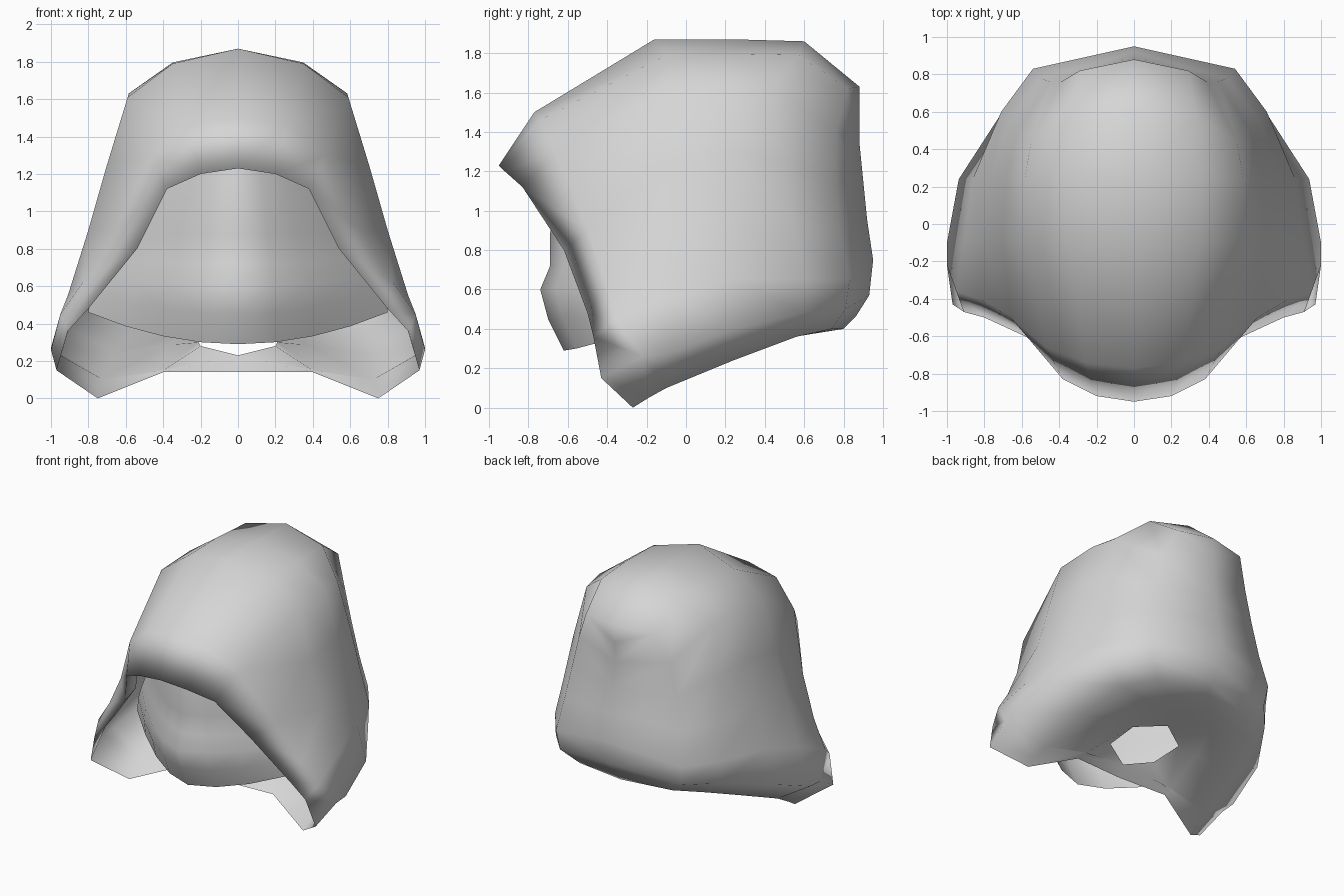
import bpy
import bmesh

cube = bpy.data.objects.get("Cube")
if cube:
    bpy.data.objects.remove(cube, do_unlink=True)

grey = bpy.data.materials.new("plain grey")
grey.use_nodes = True
grey.diffuse_color = (0.67, 0.67, 0.67, 1)
grey.node_tree.nodes["Principled BSDF"].inputs["Base Color"].default_value = grey.diffuse_color


def loft_half(name, rows):
    """Skin neighbouring rows of points, then mirror the half across x = 0."""
    bm = bmesh.new()
    grid = [[bm.verts.new(point) for point in row] for row in rows]
    for near, far in zip(grid, grid[1:]):
        for i in range(len(near) - 1):
            bm.faces.new((near[i], near[i + 1], far[i + 1], far[i]))
    bmesh.ops.remove_doubles(bm, verts=bm.verts, dist=0.002)
    geometry = bm.verts[:] + bm.edges[:] + bm.faces[:]
    bmesh.ops.mirror(bm, geom=geometry, axis="X", merge_dist=0.002)
    bmesh.ops.remove_doubles(bm, verts=bm.verts, dist=0.002)
    bmesh.ops.recalc_face_normals(bm, faces=bm.faces)
    # Turn the open shell outward, judged by its highest face
    crown = max(bm.faces, key=lambda face: face.calc_center_median().z)
    outward = crown.calc_center_median().copy()
    outward.z -= 0.8
    if crown.normal.dot(outward) < 0:
        bmesh.ops.reverse_faces(bm, faces=bm.faces)
    mesh = bpy.data.meshes.new(name)
    bm.to_mesh(mesh)
    bm.free()
    mesh.materials.append(grey)
    for polygon in mesh.polygons:
        polygon.use_smooth = True
    part = bpy.data.objects.new(name, mesh)
    bpy.context.collection.objects.link(part)


# Hood: arches from the crown down to the neck, set one behind the other
front_rim = [(0, -.95, 1.23), (.2, -.92, 1.2), (.38, -.83, 1.12), (.54, -.62, .8),
             (.8, -.5, .48), (.91, -.47, .36), (.97, -.43, .15), (.75, -.27, 0),
             (.4, -.14, .14), (0, -.16, .14)]
# The rim folds back into a short lining, except around the neck
lining = [(x * .98, y + .12, z + .06) for x, y, z in front_rim[:6]] + front_rim[6:]
brow = [(0, -.77, 1.5), (.26, -.74, 1.46), (.47, -.66, 1.3), (.66, -.5, .9),
        (.83, -.4, .62), (.95, -.36, .45), (1, -.22, .26), (.75, -.19, .05),
        (.4, -.07, .16), (0, -.12, .23)]

arch = [(0, 1.87), (.35, 1.79), (.59, 1.61), (.7, 1.25), (.8, .9), (.91, .55),
        (1, .27), (.72, .1), (.4, .15)]


def hood_arch(y, floor, low_width, neck):
    """Scale the arch to one station: raise its floor and narrow its foot."""
    points = []
    for x, z in arch:
        height = (z - 0.1) / 1.77
        width = x * (low_width + (1 - low_width) * height)
        points.append((width, y, floor + (1.87 - floor) * height))
    return points + [neck]


middle = hood_arch(-.1, .1, 1, (.2, -.02, .28))
middle[0] = (0, -.16, 1.87)
rear = hood_arch(.24, .24, .93, (.21, .24, .3))
nape = [(0, .6, 1.86), (.33, .57, 1.79), (.55, .44, 1.62), (.62, .5, 1.25),
        (.67, .55, .92), (.71, .6, .65), (.71, .59, .48), (.57, .56, .36),
        (.3, .5, .35), (0, .37, .33)]
back = [(0, .88, 1.63), (.29, .82, 1.62), (.39, .76, 1.4), (.45, .76, 1.15),
        (.5, .78, .9), (.54, .83, .65), (.52, .81, .5), (.4, .74, .4),
        (.2, .65, .38), (0, .55, .36)]
seam = [(0, y, z) for y, z in ((.88, 1.63), (.88, 1.5), (.88, 1.35), (.9, 1.15),
                               (.92, .95), (.95, .75), (.93, .57), (.86, .46),
                               (.8, .4), (.55, .36))]
loft_half("hood", [lining, front_rim, brow, middle, rear, nape, back, seam])

# Face mask: curved rows that sweep back from the centre ridge to the cheeks
mask_rows = []
for centre_y, centre_z, width, side_y, side_z in (
        (-.62, .29, .8, -.1, .46), (-.7, .45, .79, -.1, .56),
        (-.74, .6, .75, -.12, .66), (-.69, .72, .7, -.15, .75),
        (-.69, .87, .63, -.2, .88), (-.68, 1.1, .53, -.26, 1.1),
        (-.64, 1.3, .42, -.33, 1.3)):
    row = []
    for step in range(5):
        t = step / 4
        row.append((width * t, centre_y + (side_y - centre_y) * t ** 1.5,
                    centre_z + (side_z - centre_z) * t ** 2))
    mask_rows.append(row)
loft_half("face_mask", mask_rows)
